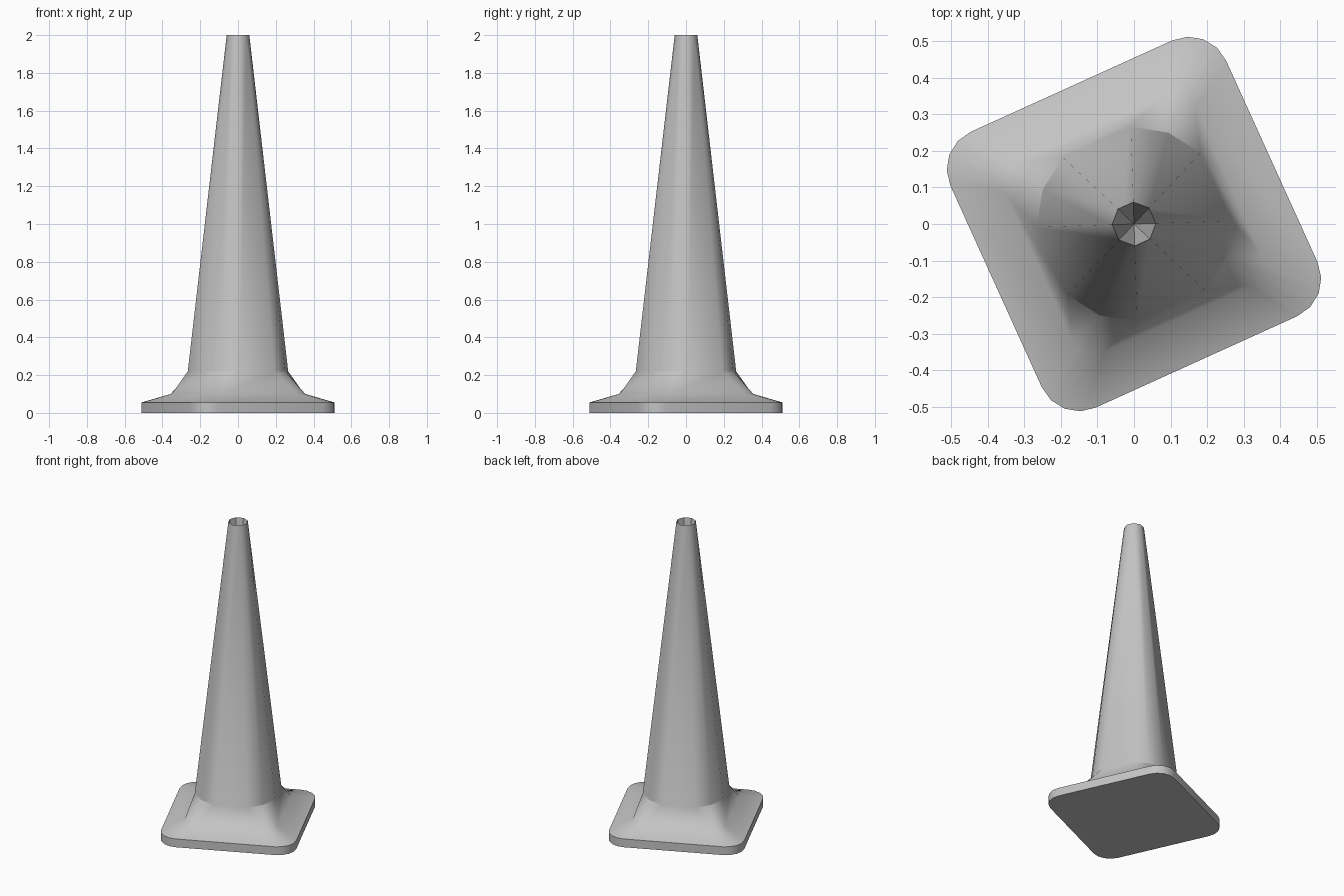
import bpy, bmesh
from math import radians, cos, sin, pi

cube = bpy.data.objects.get("Cube")
if cube:
    bpy.data.objects.remove(cube, do_unlink=True)

TURN = radians(24.4)      # the whole cone stands turned on its base
STEPS = 4                 # segments per rounded corner

mat = bpy.data.materials.new("plain_grey")
mat.use_nodes = True
grey = (0.55, 0.55, 0.55, 1)
mat.diffuse_color = grey
mat.node_tree.nodes["Principled BSDF"].inputs["Base Color"].default_value = grey

bm = bmesh.new()


def polar(radius, angle, z):
    return bm.verts.new((radius * cos(angle + TURN), radius * sin(angle + TURN), z))


def rounded_square(half, corner, z):
    ring = []
    for k in range(4):
        mid = pi / 4 + k * pi / 2
        cx = (half - corner) * 2 ** 0.5 * cos(mid + TURN)
        cy = (half - corner) * 2 ** 0.5 * sin(mid + TURN)
        for i in range(STEPS + 1):
            a = mid - pi / 4 + i * pi / 2 / STEPS + TURN
            ring.append(bm.verts.new((cx + corner * cos(a), cy + corner * sin(a), z)))
    return ring


def bridge(low, high):
    n = len(low)
    for i in range(n):
        j = (i + 1) % n
        bm.faces.new((low[i], low[j], high[j], high[i]))


# base slab with a sloped top
floor = rounded_square(0.414, 0.111, 0)
rim = rounded_square(0.414, 0.111, 0.055)
foot = rounded_square(0.285, 0.065, 0.1)
bm.faces.new(floor[::-1])
bridge(floor, rim)
bridge(rim, foot)

# octagonal cone rings, with an extra point over each base corner
eighth = [pi / 8 + i * pi / 4 for i in range(8)]
waist = [polar(0.266, a, 0.22) for a in eighth]
tip = [polar(0.06, a, 2) for a in eighth]
points = [polar(0.267, pi / 4 + k * pi / 2, 0.22) for k in range(4)]
pit = bm.verts.new((0, 0, 1.5))

for k in range(4):
    a, b, c = 2 * k, 2 * k + 1, (2 * k + 2) % 8
    p = points[k]
    arc = foot[k * (STEPS + 1):(k + 1) * (STEPS + 1)]
    following = foot[((k + 1) * (STEPS + 1)) % len(foot)]
    # corner gusset fan
    bm.faces.new((arc[0], p, waist[a]))
    for u, v in zip(arc, arc[1:]):
        bm.faces.new((u, v, p))
    bm.faces.new((arc[-1], waist[b], p))
    # flared side
    bm.faces.new((arc[-1], following, waist[c], waist[b]))
    # cone wall
    bm.faces.new((waist[a], p, tip[a]))
    bm.faces.new((p, tip[b], tip[a]))
    bm.faces.new((p, waist[b], tip[b]))
    bm.faces.new((waist[b], waist[c], tip[c], tip[b]))

# hollow in the tip
for i in range(8):
    bm.faces.new((tip[i], tip[(i + 1) % 8], pit))

# smooth shading with creases at the hard edges and gusset tops
bm.normal_update()
for f in bm.faces:
    f.smooth = True
for e in bm.edges:
    gusset_top = any(v in points for v in e.verts) and any(v in waist for v in e.verts)
    e.smooth = e.calc_face_angle(0) < radians(36) and not gusset_top

mesh = bpy.data.meshes.new("traffic_cone")
bm.to_mesh(mesh)
bm.free()
mesh.materials.append(mat)
cone = bpy.data.objects.new("traffic_cone", mesh)
bpy.context.collection.objects.link(cone)
